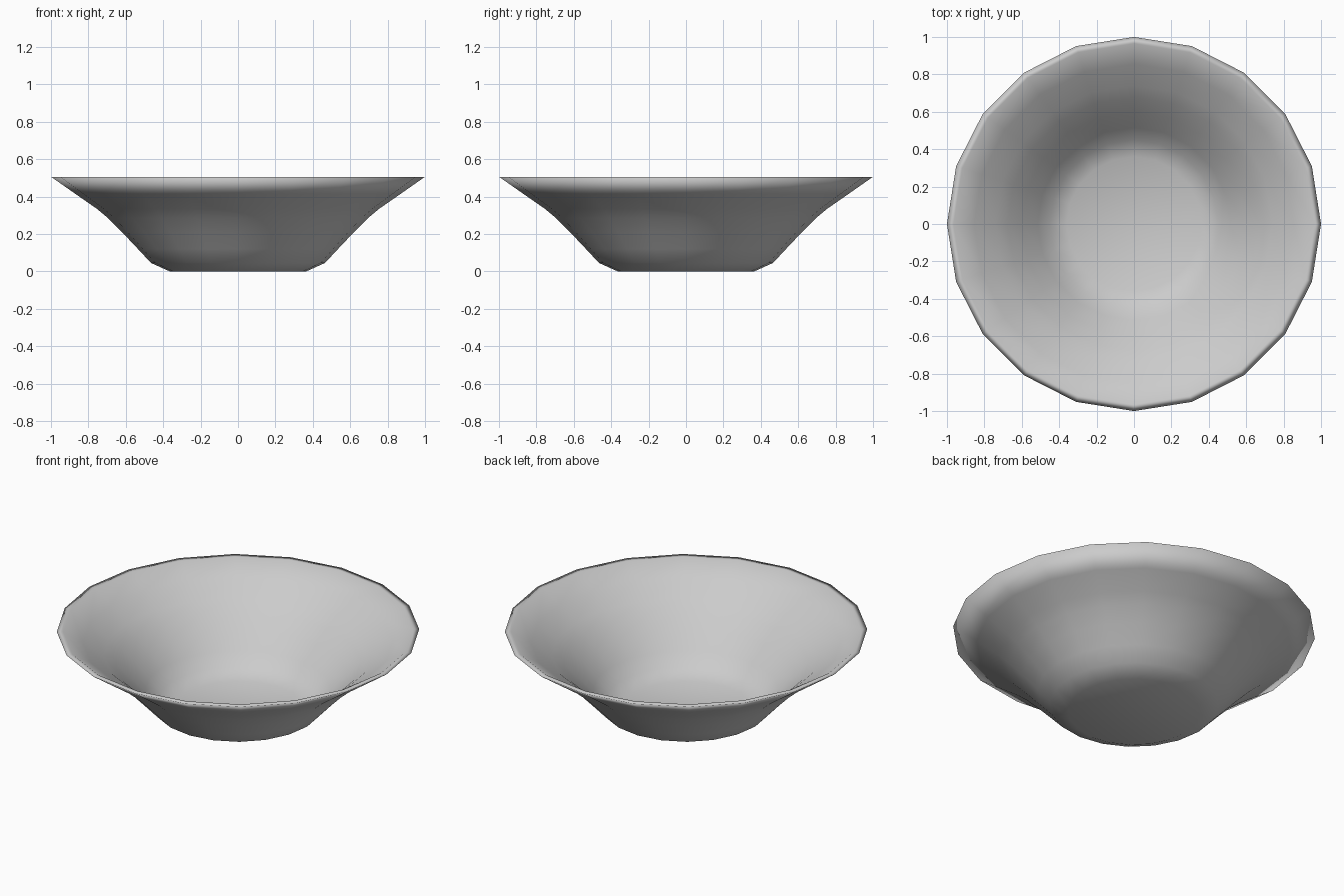
import bpy, bmesh, math

if "Cube" in bpy.data.objects:
    bpy.data.objects.remove(bpy.data.objects["Cube"])

SIDES = 20
# (radius, height) from the foot up the outside, over the rim, down the inside
outer = [(0.365, 0), (0.465, 0.045), (0.535, 0.12), (0.62, 0.21),
         (0.695, 0.285), (0.755, 0.335), (0.87, 0.415), (1.0, 0.506)]
inner = [(0.965, 0.506), (0.855, 0.435), (0.74, 0.358), (0.677, 0.305),
         (0.60, 0.23), (0.515, 0.142), (0.45, 0.073), (0.36, 0.03)]

# bowl: revolve the profile, then close the foot and the inside floor
bm = bmesh.new()
rings = []
for r, z in outer + inner:
    rings.append([bm.verts.new((r * math.cos(2 * math.pi * i / SIDES),
                                r * math.sin(2 * math.pi * i / SIDES), z))
                  for i in range(SIDES)])
for a, b in zip(rings, rings[1:]):
    for i in range(SIDES):
        j = (i + 1) % SIDES
        bm.faces.new((a[i], a[j], b[j], b[i]))
bm.faces.new(rings[0][::-1])
bm.faces.new(rings[-1])
bmesh.ops.recalc_face_normals(bm, faces=bm.faces[:])

mesh = bpy.data.meshes.new("bowl")
bm.to_mesh(mesh)
bm.free()
bowl = bpy.data.objects.new("bowl", mesh)
bpy.context.collection.objects.link(bowl)
bpy.context.view_layer.objects.active = bowl
bowl.select_set(True)
bpy.ops.object.shade_smooth()
